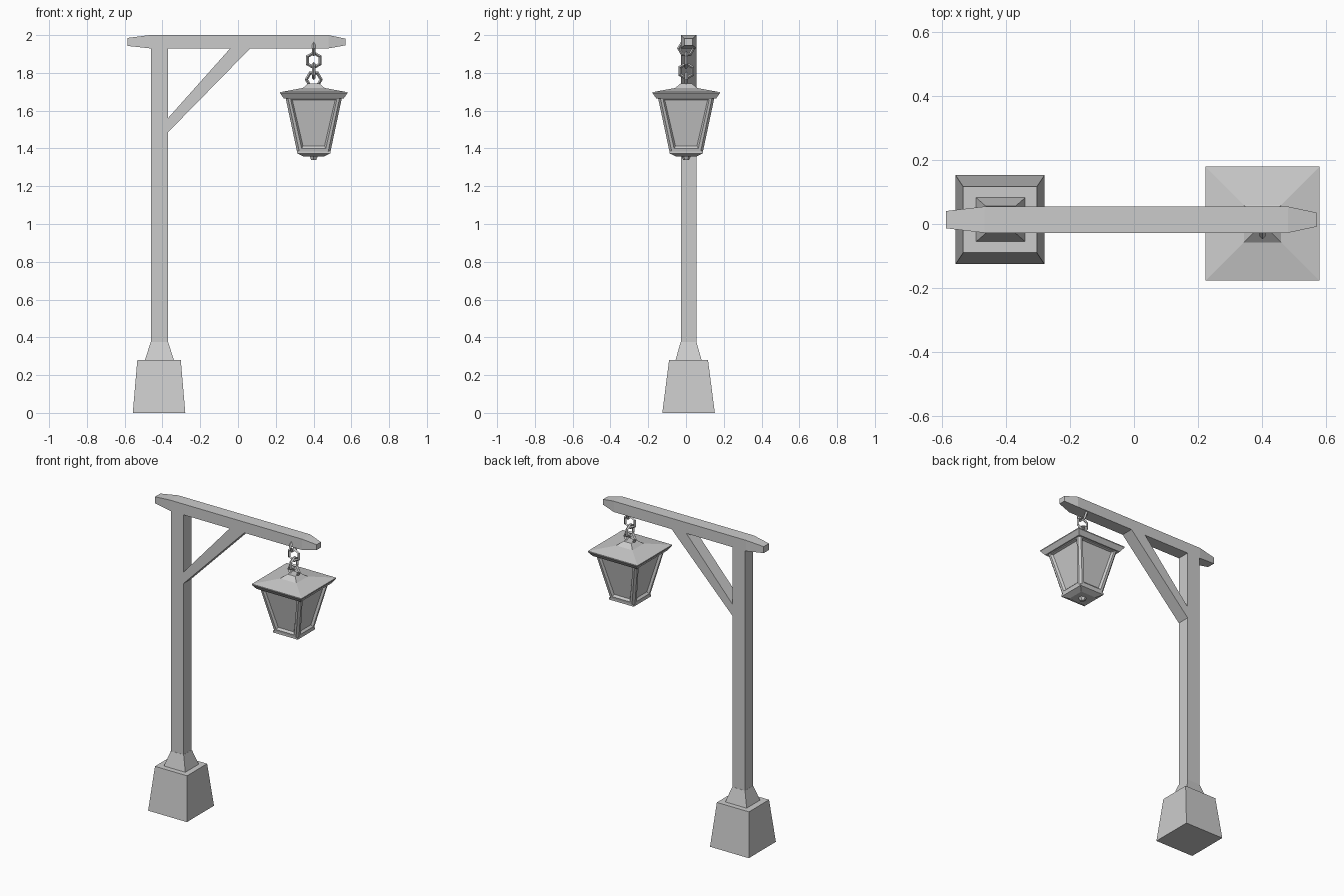
import bpy, bmesh
from math import pi
from mathutils import Vector

if "Cube" in bpy.data.objects:
    bpy.data.objects.remove(bpy.data.objects["Cube"])


def finish(name, bm):
    bmesh.ops.recalc_face_normals(bm, faces=bm.faces[:])
    me = bpy.data.meshes.new(name)
    bm.to_mesh(me)
    bm.free()
    ob = bpy.data.objects.new(name, me)
    bpy.context.collection.objects.link(ob)
    return ob


def loft(rings):
    """Capped skin over rings with equal point counts."""
    bm = bmesh.new()
    vs = [[bm.verts.new(p) for p in r] for r in rings]
    n = len(vs[0])
    for a, b in zip(vs, vs[1:]):
        for i in range(n):
            j = (i + 1) % n
            bm.faces.new((a[i], a[j], b[j], b[i]))
    bm.faces.new(vs[0])
    bm.faces.new(vs[-1])
    return bm


def tapered(cx, cy, sections):
    """Stack of rectangles given as (z, half x, half y)."""
    return loft([[(cx + sx * hx, cy + sy * hy, z)
                  for sx, sy in ((-1, -1), (1, -1), (1, 1), (-1, 1))]
                 for z, hx, hy in sections])


PX, PY, HY = -0.416, 0.0135, 0.041   # post centre and timber half depth
LX, LY = 0.401, 0.001                # lantern centre

# Stone foot, flared collar and post
finish("base_block", tapered(PX - 0.002, PY, [(0, 0.139, 0.139), (0.28, 0.115, 0.103)]))
finish("post_collar", tapered(PX, PY, [(0.279, 0.077, 0.069), (0.375, 0.046, 0.042)]))
finish("post", tapered(PX, PY, [(0.37, 0.045, HY), (1.935, 0.045, HY)]))

# Crossbeam with tapered ends: x, low z, high z, half depth
beam = [(-0.586, 1.943, 1.985, 0.027), (-0.467, 1.93, 2.0, HY),
        (0.48, 1.93, 2.0, HY), (0.57, 1.946, 1.981, 0.022)]
finish("crossbeam", loft([[(x, PY - h, lo), (x, PY + h, lo), (x, PY + h, hi), (x, PY - h, hi)]
                          for x, lo, hi, h in beam]))

# Diagonal brace
brace = [(-0.371, 1.485), (0.066, 1.931), (-0.04, 1.931), (-0.371, 1.56)]
finish("brace", loft([[(x, PY + s * HY, z) for x, z in brace] for s in (-1, 1)]))


# Chain of hexagonal links, alternating direction
def link(name, z, r, side, turn):
    bpy.ops.mesh.primitive_torus_add(major_segments=6, minor_segments=4,
                                     major_radius=r, minor_radius=0.009)
    ob = bpy.context.object
    ob.name = name
    ob.location = (LX, LY, z)
    ob.rotation_euler = (pi / 2, turn, pi / 2 if side else 0)


for i, z in enumerate((1.93, 1.867, 1.81, 1.765)):
    link(f"chain_link_{i + 1}", z, 0.039, i % 2 == 0, pi / 6 if i in (1, 2) else 0)

# Lantern roof with flared eave and small cap
finish("lantern_roof", tapered(LX, LY, [(z, h, h) for z, h in (
    (1.664, 0.158), (1.692, 0.178), (1.698, 0.178), (1.72, 0.058), (1.745, 0.028))]))

# Lantern body: chamfered corners and recessed panes
bm = tapered(LX, LY, [(1.385, 0.089, 0.089), (1.672, 0.15, 0.15)])
corners = [e for e in bm.edges if abs(e.verts[0].co.z - e.verts[1].co.z) > 0.1]
bmesh.ops.bevel(bm, geom=corners, offset=0.012, segments=1, affect='EDGES')
bmesh.ops.recalc_face_normals(bm, faces=bm.faces[:])
sides = [f for f in bm.faces if abs(f.normal.z) < 0.8
         and max(abs(f.normal.x), abs(f.normal.y)) > 0.9]
bmesh.ops.inset_individual(bm, faces=sides, thickness=0.02)
bmesh.ops.inset_individual(bm, faces=sides, thickness=0.012, depth=-0.014)
finish("lantern_body", bm)

# Lantern bottom plate and finial
finish("lantern_bottom", tapered(LX, LY, [(z, h, h) for z, h in (
    (1.358, 0.055), (1.374, 0.089), (1.386, 0.089))]))
bpy.ops.mesh.primitive_cone_add(vertices=6, radius1=0.015, radius2=0.027, depth=0.025,
                                location=(LX, LY, 1.351))
bpy.context.object.name = "lantern_finial"
